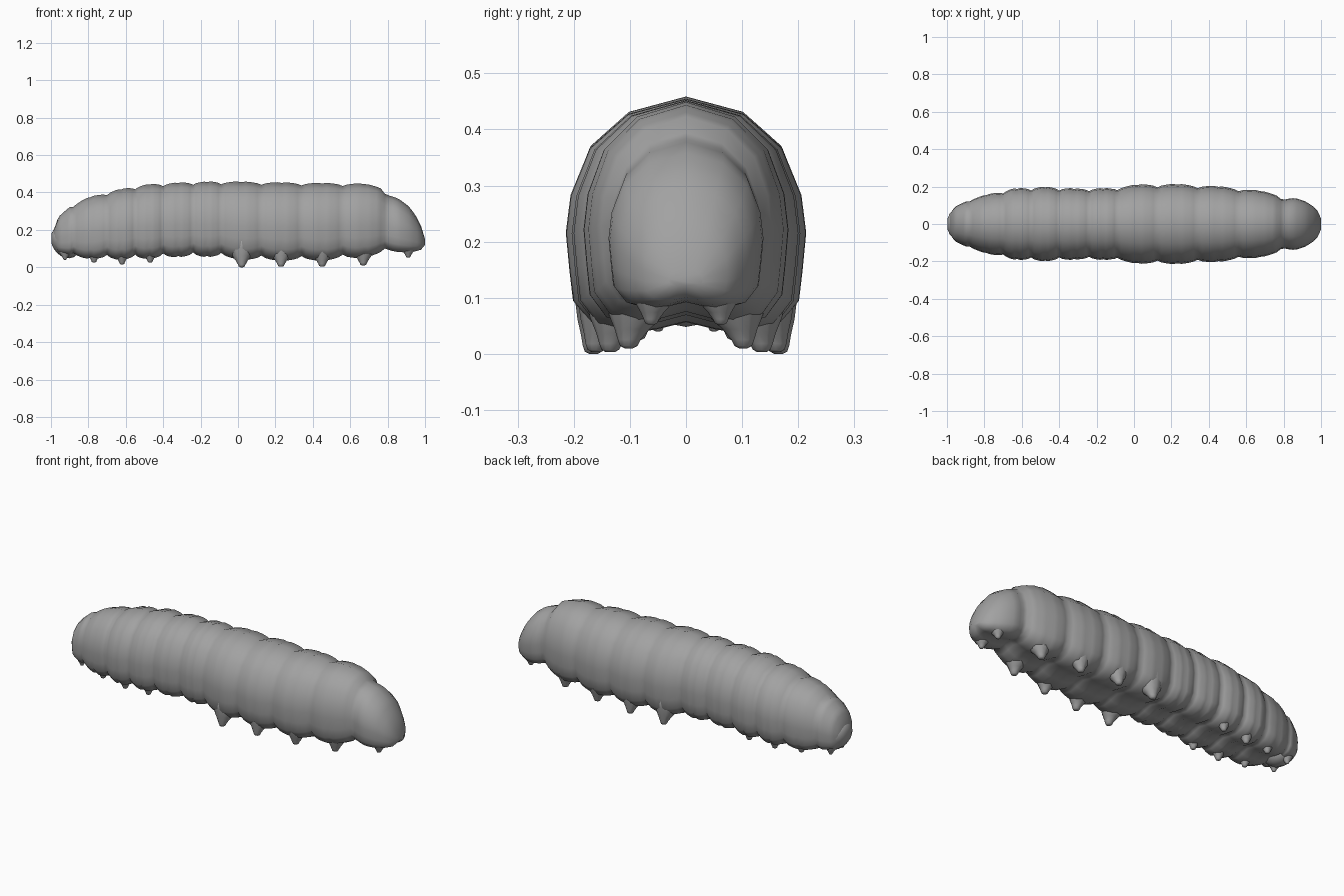
import bpy, bmesh, math

if "Cube" in bpy.data.objects:
    bpy.data.objects.remove(bpy.data.objects["Cube"])

grey = bpy.data.materials.new("soft grey")
grey.diffuse_color = (0.36, 0.36, 0.36, 1)
grey.use_nodes = True
grey.node_tree.nodes["Principled BSDF"].inputs["Base Color"].default_value = grey.diffuse_color


def loft(name, rings):
    """Skin closed rings of equal point count and cap both ends."""
    bm = bmesh.new()
    loops = [[bm.verts.new(p) for p in ring] for ring in rings]
    n = len(loops[0])
    for a, b in zip(loops, loops[1:]):
        for i in range(n):
            bm.faces.new((a[i], a[(i + 1) % n], b[(i + 1) % n], b[i]))
    bm.faces.new(loops[0])
    bm.faces.new(loops[-1][::-1])
    bmesh.ops.recalc_face_normals(bm, faces=bm.faces)
    for f in bm.faces:
        f.smooth = True
    mesh = bpy.data.meshes.new(name)
    bm.to_mesh(mesh)
    bm.free()
    mesh.materials.append(grey)
    obj = bpy.data.objects.new(name, mesh)
    bpy.context.collection.objects.link(obj)
    return obj


# Body envelope: x, top, belly, half width
ENVELOPE = [
    (-.985, .20, .12, .05), (-.96, .27, .08, .09), (-.90, .33, .055, .125),
    (-.80, .375, .045, .155), (-.65, .415, .04, .19), (-.48, .445, .045, .20),
    (-.30, .455, .055, .19), (-.12, .46, .055, .193), (.02, .459, .04, .213),
    (.23, .455, .035, .215), (.45, .452, .035, .203), (.67, .449, .05, .18),
    (.765, .43, .07, .158), (.80, .395, .08, .137), (.86, .367, .08, .14),
    (.92, .32, .08, .12), (.97, .245, .09, .085), (.99, .19, .10, .06),
    (1.0, .15, .12, .03)]

# Half cross-section: share of half width, share of height
SECTION = [(0, 1), (.48, .935), (.80, .79), (.96, .59), (1, .43), (.97, .27),
           (.94, .14), (.78, .04), (.5, 0), (.25, .02), (0, .05)]
SECTION += [(-u, v) for u, v in SECTION[-2:0:-1]]

# Creases between the body segments
CREASES = [-.88, -.70, -.55, -.40, -.24, -.09, .125, .34, .56, .785]


def envelope(x):
    for a, b in zip(ENVELOPE, ENVELOPE[1:]):
        if x <= b[0]:
            t = (x - a[0]) / (b[0] - a[0])
            return [p + (q - p) * t for p, q in zip(a[1:], b[1:])]
    return ENVELOPE[-1][1:]


def body_ring(x, dip):
    top, belly, width = envelope(x)
    top -= .016 * dip
    belly += .025 * dip
    width *= 1 - .085 * dip
    return [(x, u * width, belly + v * (top - belly)) for u, v in SECTION]


# Segmented body
ends = [ENVELOPE[0][0]] + CREASES + [1.0]
rings = []
for k, (a, b) in enumerate(zip(ends, ends[1:])):
    for j in range(10):
        t = j / 10
        phase = t
        if k == 0:
            phase = .5 + t / 2
        elif k == len(ends) - 2:
            phase = min(.5, t)
        dip = 1 - math.sin(math.pi * phase) ** .6
        # shallow secondary fold across the middle of each long segment
        if 0 < k < len(ends) - 2 and j == 5:
            dip += .25
        rings.append(body_ring(a + (b - a) * t, dip))
rings.append(body_ring(1.0, 0))
loft("body", rings)

# Rounded head tucked under the front fold
head_rings = []
for i in range(1, 10):
    a = math.pi * i / 10
    x = -.923 - .078 * math.cos(a)
    r = math.sin(a)
    head_rings.append([(x, .092 * r * math.cos(c),
                        .135 - .25 * (x + .923) + .085 * r * math.sin(c))
                       for c in (math.tau * j / 16 for j in range(16))])
loft("head", head_rings)

# Leg profile: height share, inward share of the tip offset, radius share
LEG = [(1, 1, 1), (.62, .85, .88), (.36, .5, .62), (.2, .2, .38),
       (.09, .03, .25), (.025, 0, .19), (0, 0, .09)]


def leg_pair(name, x, y, z, height, radius, lean):
    for side, word in ((1, "left"), (-1, "right")):
        rings = []
        for h, inward, r in LEG:
            cy = y - lean * inward
            rings.append([(x + radius * r * math.cos(c),
                           side * (cy + radius * r * math.sin(c)),
                           z + height * h)
                          for c in (math.tau * j / 12 for j in range(12))])
        loft(f"{name}_{word}", rings)


# Front legs
for i, (x, y, z) in enumerate([(-.77, .085, .025), (-.62, .105, .015), (-.47, .115, .025)]):
    leg_pair(f"front_leg_{i + 1}", x, y, z, .14, .062, .01)

# Broad middle legs
for i, (x, y, z) in enumerate([(.02, .165, 0), (.23, .16, .003), (.45, .135, .003), (.67, .102, .01)]):
    leg_pair(f"middle_leg_{i + 1}", x, y, z, .17, .082, .045 if i < 2 else .03)

# Small mouth bumps and tail claspers
leg_pair("mouth_bump", -.925, .05, .04, .08, .04, .01)
leg_pair("tail_clasper", .91, .062, .052, .11, .055, .01)
